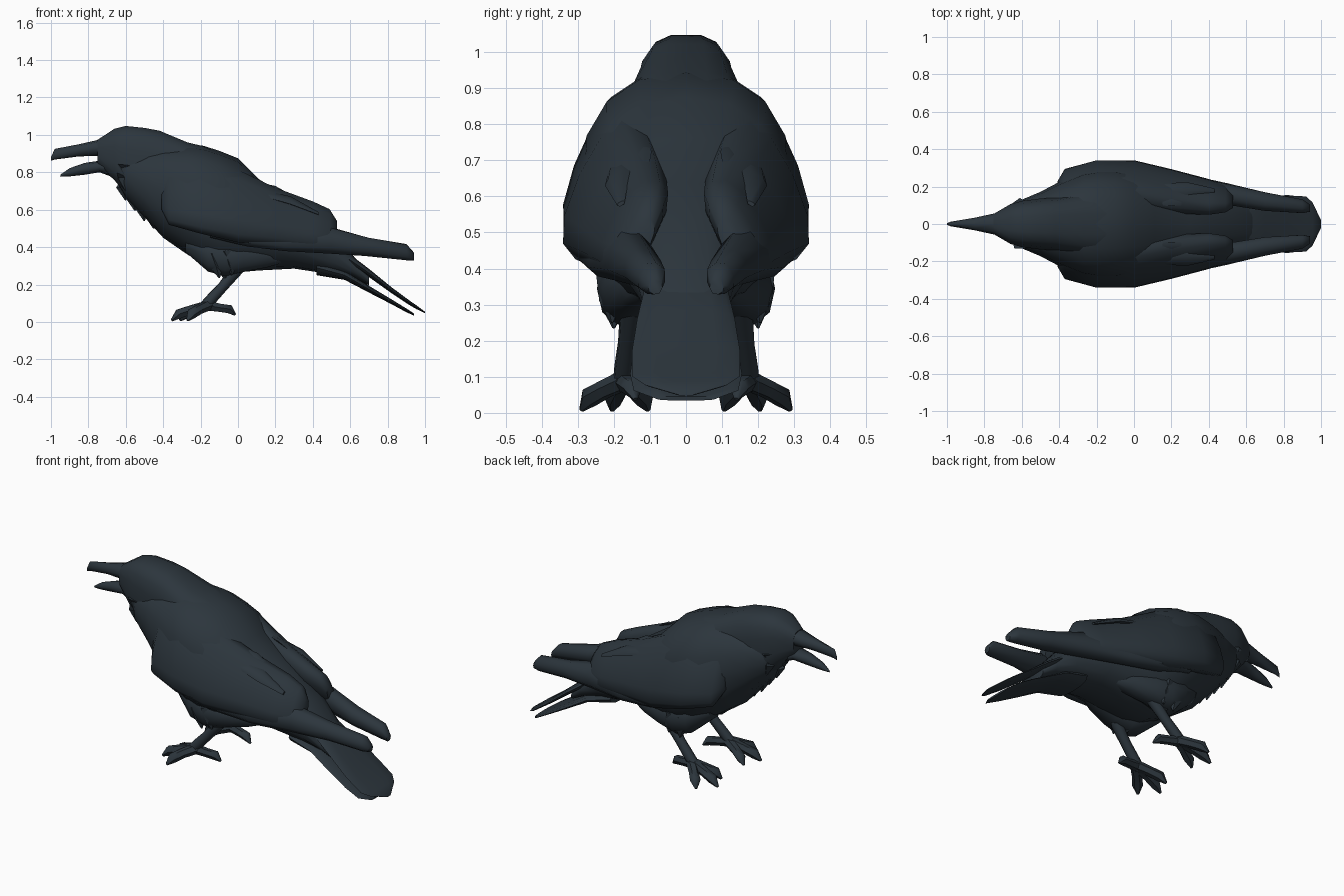
import bpy, bmesh, math
from mathutils import Vector

plumage = bpy.data.materials.new("dark slate plumage")
plumage.diffuse_color = (0.025, 0.036, 0.046, 1)


def finish(name, rings, angle=55):
    """Skin a list of rings, cap the ends and make a smooth-shaded object."""
    bm = bmesh.new()
    vs = [[bm.verts.new(p) for p in ring] for ring in rings]
    n = len(rings[0])
    for a, b in zip(vs, vs[1:]):
        for i in range(n):
            j = (i + 1) % n
            bm.faces.new((a[i], a[j], b[j], b[i]))
    bm.faces.new(vs[0][::-1])
    bm.faces.new(vs[-1])
    bmesh.ops.recalc_face_normals(bm, faces=bm.faces)
    me = bpy.data.meshes.new(name)
    bm.to_mesh(me)
    bm.free()
    me.materials.append(plumage)
    ob = bpy.data.objects.new(name, me)
    bpy.context.collection.objects.link(ob)
    bpy.ops.object.select_all(action='DESELECT')
    ob.select_set(True)
    bpy.context.view_layer.objects.active = ob
    bpy.ops.object.shade_smooth_by_angle(angle=math.radians(angle))
    return ob


def loft(name, stations, sides=12, s=1, power=0.85, turn=0.0):
    """Stations along x: (x, y, z, half width, half height, tilt in degrees)."""
    rings = []
    for x, y, z, hy, hz, tilt in stations:
        t, ring = math.radians(tilt), []
        for k in range(sides):
            a = math.tau * (k + turn) / sides
            u = hy * math.copysign(abs(math.cos(a)) ** power, math.cos(a))
            v = hz * math.copysign(abs(math.sin(a)) ** power, math.sin(a))
            ring.append((x, s * (y + u * math.cos(t) - v * math.sin(t)),
                         z + u * math.sin(t) + v * math.cos(t)))
        rings.append(ring)
    return finish(name, rings)


def spine(name, profile, sides=16, **kw):
    """Central part from (x, top, bottom, half width)."""
    return loft(name, [(x, 0, (t + b) / 2, w, (t - b) / 2, 0) for x, t, b, w in profile], sides, **kw)


def tube(name, path, sides=6, s=1):
    """Limb from (x, y, z, radius)."""
    pts = [Vector((p[0], s * p[1], p[2])) for p in path]
    rings = []
    for i, p in enumerate(pts):
        d = (pts[min(i + 1, len(pts) - 1)] - pts[max(i - 1, 0)]).normalized()
        side = d.cross(Vector((0, 0, 1))).normalized()
        up = side.cross(d)
        rings.append([p + path[i][3] * (side * math.cos(math.tau * k / sides) +
                      up * math.sin(math.tau * k / sides)) for k in range(sides)])
    return finish(name, rings)


# head with flat crown, running into the neck
spine("head", [(-.75, .975, .84, .055), (-.66, 1.035, .755, .108), (-.6, 1.05, .68, .125),
               (-.5, 1.04, .64, .138), (-.42, 1.025, .62, .142), (-.27, .962, .6, .17),
               (-.19, .943, .6, .17), (-.05, .88, .6, .15)], 16, power=.68, turn=.5)

# body from throat to rump
spine("body", [(-.66, .86, .77, .06), (-.6, .90, .665, .13), (-.5, .93, .56, .172),
               (-.4, .945, .45, .225), (-.27, .95, .36, .28), (-.19, .943, .315, .295),
               (-.1, .915, .275, .295), (0, .875, .265, .28), (.11, .765, .275, .24),
               (.3, .64, .285, .19), (.5, .49, .255, .14), (.62, .35, .235, .115),
               (.70, .26, .195, .09)])

# open beak
spine("upper_beak", [(-.68, .99, .88, .075), (-.74, .975, .888, .058), (-.85, .95, .885, .034),
                     (-.98, .925, .868, .012), (-1, .88, .862, .004)], 8)
spine("lower_beak", [(-.66, .87, .77, .075), (-.74, .862, .80, .05), (-.82, .85, .787, .034),
                     (-.9, .822, .778, .02), (-.95, .787, .776, .005)], 8)

# ragged throat feathers
for x, z in ((-.63, .70), (-.58, .645), (-.53, .59), (-.48, .55)):
    for y in (-.09, 0, .09):
        lift = .05 if y else 0
        tube("throat_feather", [(x + .02, y, z + .09 + lift, .05), (x + .012, y, z + .02 + lift, .035),
                                (x + .03, y * 1.1, z - .05 + lift, .004)], 5)

# tail: two broad sheets, the upper one longer
loft("upper_tail", [(.42, 0, .43, .08, .03, 0), (.58, 0, .345, .115, .03, 0),
                    (.7, 0, .262, .135, .022, 0), (.82, 0, .170, .15, .016, 0),
                    (.92, 0, .100, .148, .012, 0), (.955, 0, .078, .115, .010, 0),
                    (1.0, 0, .050, .02, .004, 0)], 12)
loft("lower_tail", [(.42, 0, .29, .12, .04, 0), (.57, 0, .25, .13, .025, 0),
                    (.7, 0, .175, .145, .018, 0), (.82, 0, .108, .155, .013, 0),
                    (.90, 0, .062, .145, .010, 0), (.94, 0, .040, .085, .006, 0)], 12)

for s in (-1, 1):
    # folded wing
    loft("wing_coverts", [
        (-.41, .20, .67, .02, .07, 15), (-.37, .22, .67, .05, .16, 20),
        (-.2, .24, .66, .075, .20, 20), (0, .215, .62, .09, .215, 25),
        (.2, .175, .56, .085, .175, 30), (.4, .145, .515, .065, .145, 30),
        (.49, .135, .50, .05, .115, 28), (.53, .13, .47, .03, .075, 25)], 12, s)
    loft("wing_primaries", [
        (-.15, .27, .49, .03, .04, 15), (.05, .255, .455, .045, .055, 20),
        (.25, .225, .435, .045, .06, 20), (.5, .16, .435, .055, .075, 20),
        (.7, .12, .400, .052, .052, 20), (.9, .095, .373, .038, .045, 15),
        (.94, .085, .35, .02, .022, 10)], 8, s)
    # raised feathers over the back edge of the wing
    for x, y, z in ((.08, .13, .735), (.16, .19, .68), (.22, .12, .66)):
        loft("back_feather", [(x, y, z, .03, .012, -30), (x + .12, y, z - .03, .04, .014, -30),
                              (x + .27, y - .01, z - .10, .012, .006, -30)], 6, s)
    # feathered thigh, with ragged hem
    loft("thigh", [(-.28, .12, .43, .06, .06, 0), (-.16, .145, .365, .095, .10, 0),
                   (-.07, .155, .345, .092, .105, 0), (.03, .15, .345, .08, .08, 0),
                   (.16, .125, .35, .06, .06, 0), (.26, .1, .35, .03, .03, 0)], 10, s)
    for x, y, z in ((-.10, .20, .235), (-.06, .165, .215), (-.03, .205, .25), (-.06, .13, .235)):
        tube("thigh_feather", [(x - .03, y - .005, z + .13, .05), (x - .01, y, z + .06, .036),
                               (x, y, z, .004)], 5, s)
    # shank
    tube("leg", [(.01, .148, .30, .036), (-.08, .162, .19, .028), (-.14, .17, .125, .030),
                 (-.185, .175, .075, .030)], 7, s)
    # toes with downturned claws
    for tx, ty in ((-.31, .105), (-.355, .205), (-.27, .29)):
        dx, dy = tx + .16, ty - .172
        tube("front_toe", [(-.155, .172, .09, .03), (-.16 + dx * .45, .172 + dy * .45, .066, .027),
                           (-.16 + dx * .8, .172 + dy * .8, .043, .029), (tx, ty, .008, .007)], 6, s)
    tube("back_toe", [(-.17, .172, .088, .03), (-.10, .16, .076, .025), (-.045, .148, .068, .026),
                      (-.015, .14, .038, .006)], 6, s)
